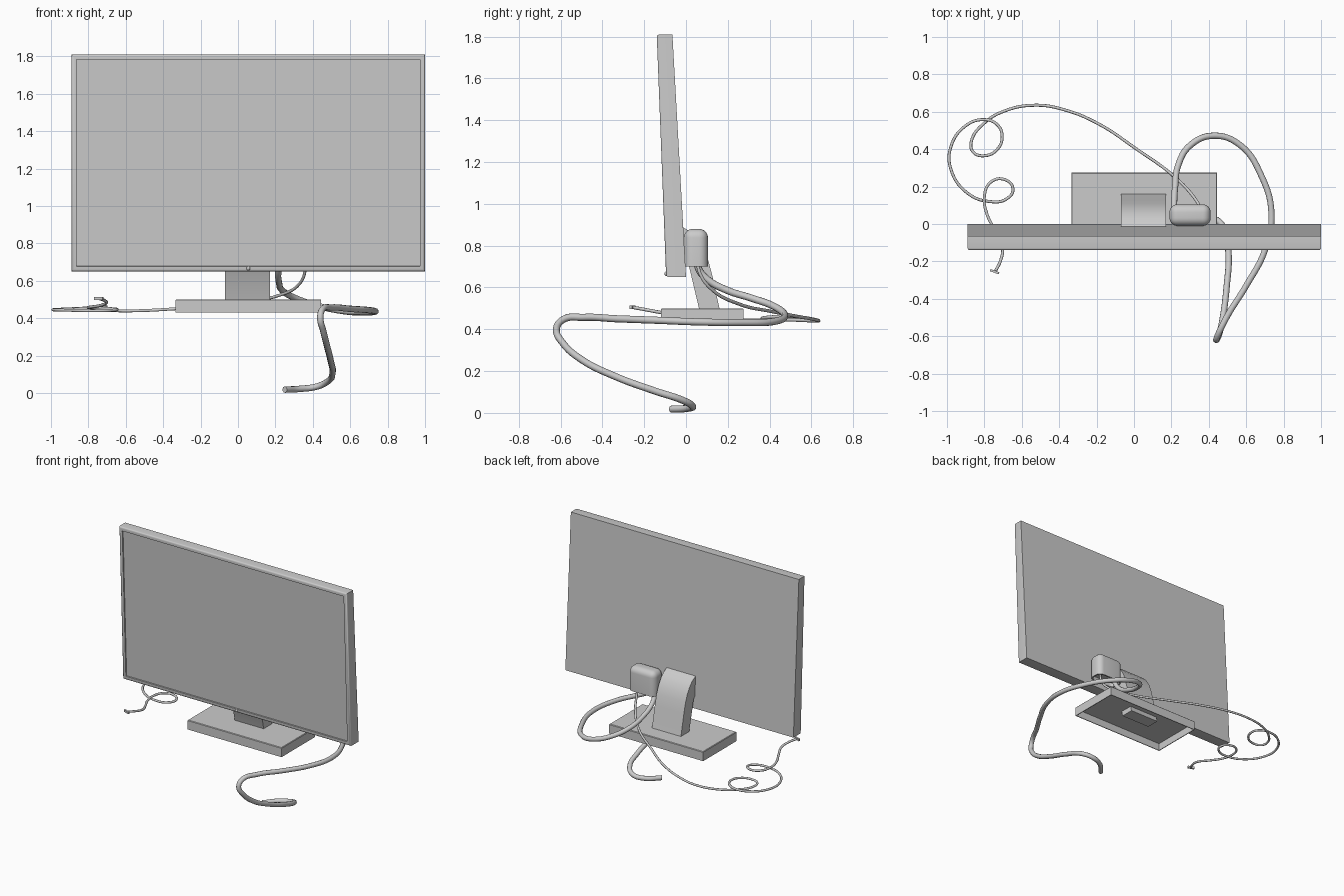
import bpy, bmesh, math
from mathutils import Vector

if "Cube" in bpy.data.objects:
    bpy.data.objects.remove(bpy.data.objects["Cube"])


def finish(bm, name, smooth=True):
    bmesh.ops.recalc_face_normals(bm, faces=bm.faces)
    me = bpy.data.meshes.new(name)
    bm.to_mesh(me)
    bm.free()
    ob = bpy.data.objects.new(name, me)
    bpy.context.collection.objects.link(ob)
    bpy.context.view_layer.objects.active = ob
    ob.select_set(True)
    if smooth:
        bpy.ops.object.shade_smooth_by_angle(angle=math.radians(35))
    ob.select_set(False)
    return ob


def box(lo, hi):
    bm = bmesh.new()
    bmesh.ops.create_cube(bm, size=1)
    for v in bm.verts:
        v.co = Vector([lo[i] if v.co[i] < 0 else hi[i] for i in range(3)])
    return bm


def face_towards(bm, d):
    d = Vector(d)
    bm.normal_update()
    return max(bm.faces, key=lambda f: f.normal.dot(d) + 0.01 * f.calc_area())


def recess(bm, d, rim, depth):
    f = face_towards(bm, d)
    bmesh.ops.inset_region(bm, faces=[f], thickness=rim)
    push = -f.normal.copy() * depth
    new = bmesh.ops.extrude_face_region(bm, geom=[f])
    bmesh.ops.delete(bm, geom=[f], context='FACES_ONLY')
    bmesh.ops.translate(bm, vec=push,
                        verts=[g for g in new["geom"] if isinstance(g, bmesh.types.BMVert)])


def cable(name, pts, radius):
    cu = bpy.data.curves.new(name, 'CURVE')
    cu.dimensions = '3D'
    cu.bevel_depth = radius
    cu.bevel_resolution = 3
    cu.resolution_u = 8
    cu.use_fill_caps = True
    sp = cu.splines.new('BEZIER')
    sp.bezier_points.add(len(pts) - 1)
    for bp, p in zip(sp.bezier_points, pts):
        bp.co = p
        bp.handle_left_type = bp.handle_right_type = 'AUTO'
    ob = bpy.data.objects.new(name, cu)
    bpy.context.collection.objects.link(ob)


# screen: leaning forward, slightly thinner at the top, recessed panel
bm = box((-0.89, -0.095, 0.65), (1.0, 0.0, 1.81))
for v in bm.verts:
    if v.co.z > 1:
        v.co.y += -0.045 if v.co.y < -0.05 else -0.065
front = face_towards(bm, (0, -1, 0))
bmesh.ops.bevel(bm, geom=list(front.edges), offset=0.012, segments=3, profile=0.5,
                affect='EDGES')
recess(bm, (0, -1, 0), 0.022, 0.01)
finish(bm, "screen")

# power light under the panel
bm = bmesh.new()
bmesh.ops.create_uvsphere(bm, u_segments=16, v_segments=8, radius=0.011)
bmesh.ops.translate(bm, vec=(0.055, -0.093, 0.666), verts=bm.verts)
finish(bm, "power_light")

# base: shallow box, hollow underneath
bm = box((-0.335, -0.12, 0.43), (0.445, 0.275, 0.5))
top = face_towards(bm, (0, 0, 1))
bmesh.ops.bevel(bm, geom=list(top.edges), offset=0.004, segments=1, affect='EDGES')
recess(bm, (0, 0, -1), 0.008, 0.055)
finish(bm, "base", smooth=False)

# stem: side profile curving over at the top into the screen back
profile = [(0.075, 0.445), (0.175, 0.445), (0.16, 0.5), (0.125, 0.66), (0.105, 0.735),
           (0.085, 0.785), (0.058, 0.83), (0.025, 0.865), (-0.015, 0.888),
           (-0.02, 0.76), (0.01, 0.72)]
bm = bmesh.new()
f = bm.faces.new([bm.verts.new((-0.07, y, z)) for y, z in profile])
new = bmesh.ops.extrude_face_region(bm, geom=[f])
bmesh.ops.translate(bm, vec=(0.24, 0, 0),
                    verts=[g for g in new["geom"] if isinstance(g, bmesh.types.BMVert)])
finish(bm, "stem")

# socket hood: rounded box, open below
bm = box((0.19, -0.01, 0.70), (0.41, 0.105, 0.88))
edges = [e for e in bm.edges if max(v.co.z for v in e.verts) > 0.75]
bmesh.ops.bevel(bm, geom=edges, offset=0.042, segments=6, profile=0.5, affect='EDGES')
recess(bm, (0, 0, -1), 0.01, 0.03)
finish(bm, "socket_hood")

# power cable: loops behind, swings forward and drops to the floor
cable("power_cable", [
    (0.24, 0.05, 0.75), (0.22, 0.06, 0.69), (0.215, 0.1, 0.64), (0.22, 0.2, 0.585),
    (0.235, 0.31, 0.55), (0.3, 0.42, 0.51), (0.43, 0.472, 0.465), (0.57, 0.42, 0.437),
    (0.68, 0.26, 0.432), (0.735, 0.06, 0.435), (0.7, -0.14, 0.443), (0.6, -0.33, 0.45),
    (0.5, -0.49, 0.457), (0.45, -0.59, 0.445), (0.44, -0.62, 0.4), (0.455, -0.59, 0.335),
    (0.475, -0.5, 0.255), (0.495, -0.34, 0.175), (0.505, -0.15, 0.105),
    (0.48, -0.02, 0.062), (0.42, 0.03, 0.034), (0.33, 0.01, 0.022), (0.25, -0.07, 0.018)],
    0.017)

# signal cable: thin, curling on the left
cable("signal_cable", [
    (0.36, 0.05, 0.75), (0.36, 0.07, 0.66), (0.33, 0.13, 0.585), (0.22, 0.25, 0.522),
    (0.0, 0.41, 0.485), (-0.18, 0.53, 0.462), (-0.37, 0.61, 0.448), (-0.53, 0.635, 0.44),
    (-0.69, 0.605, 0.44), (-0.8, 0.54, 0.443), (-0.87, 0.44, 0.447), (-0.86, 0.385, 0.45),
    (-0.8, 0.365, 0.453), (-0.73, 0.4, 0.458), (-0.705, 0.47, 0.462), (-0.73, 0.53, 0.46),
    (-0.8, 0.558, 0.455), (-0.9, 0.525, 0.45), (-0.98, 0.41, 0.446), (-0.978, 0.29, 0.444),
    (-0.89, 0.165, 0.442), (-0.77, 0.12, 0.44), (-0.68, 0.135, 0.442),
    (-0.647, 0.19, 0.447), (-0.7, 0.24, 0.452), (-0.77, 0.22, 0.455),
    (-0.8, 0.145, 0.457), (-0.785, 0.05, 0.46), (-0.74, -0.04, 0.467),
    (-0.703, -0.13, 0.482), (-0.715, -0.2, 0.495), (-0.74, -0.25, 0.504)], 0.008)

# small plug on the cable end
bm = box((-0.025, -0.006, -0.008), (0.025, 0.006, 0.008))
plug = finish(bm, "signal_plug", smooth=False)
plug.location = (-0.745, -0.255, 0.505)
plug.rotation_euler = (0, 0, math.radians(-20))
